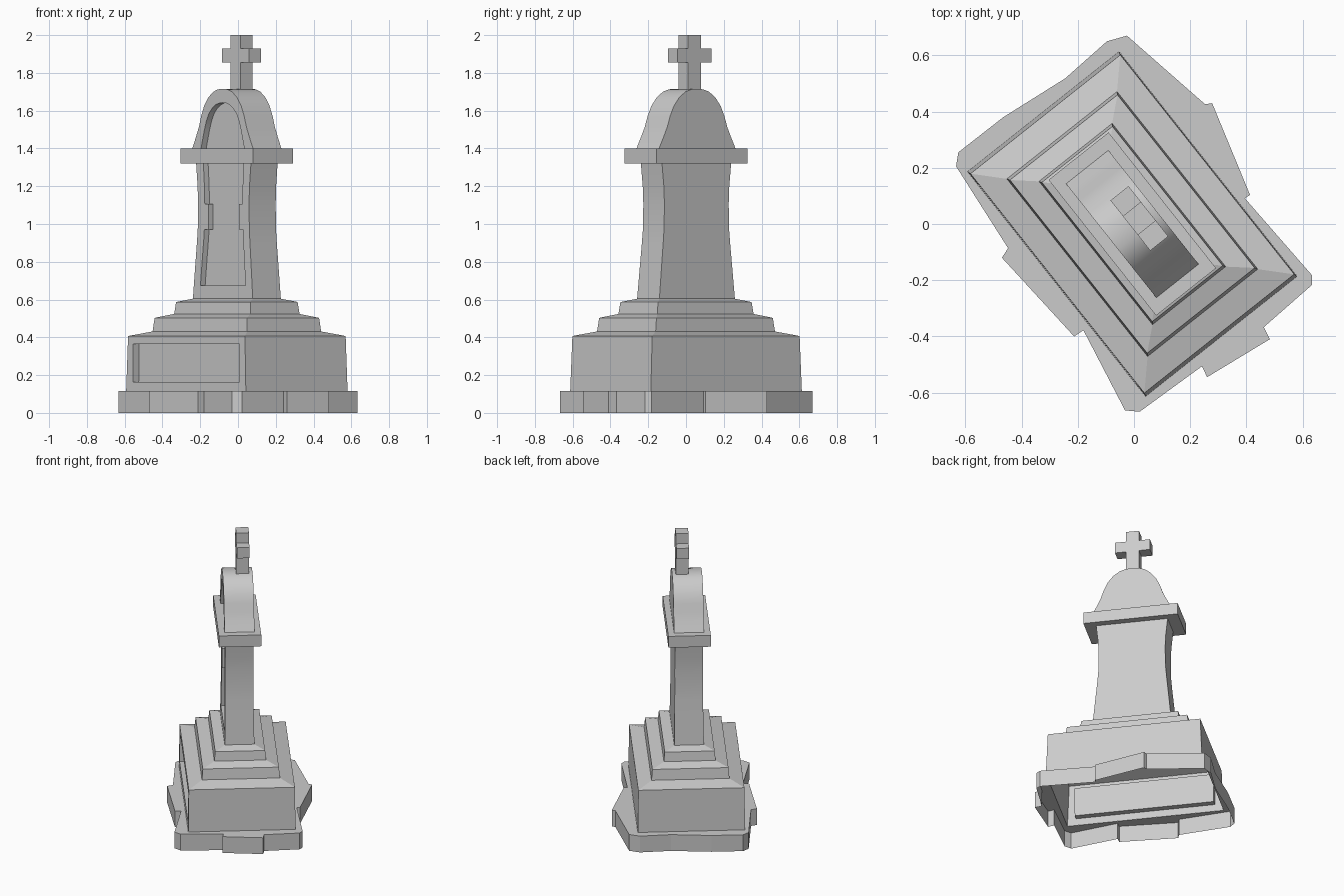
import bpy, bmesh, math
from mathutils import Vector, Matrix

if "Cube" in bpy.data.objects:
    bpy.data.objects.remove(bpy.data.objects["Cube"])

TURN = math.radians(-51.6)      # the monument stands diagonally on the grid
CENTRE = Vector((-0.006, 0, 0))
PLACE = Matrix.Translation(CENTRE) @ Matrix.Rotation(TURN, 4, 'Z')


def finish(name, bm, turned=True, smooth=False):
    bmesh.ops.remove_doubles(bm, verts=bm.verts, dist=1e-5)
    thin = [f for f in bm.faces if f.calc_area() < 1e-6]
    bmesh.ops.delete(bm, geom=thin, context='FACES')
    bmesh.ops.recalc_face_normals(bm, faces=bm.faces)
    mesh = bpy.data.meshes.new(name)
    bm.to_mesh(mesh)
    bm.free()
    ob = bpy.data.objects.new(name, mesh)
    bpy.context.collection.objects.link(ob)
    if turned:
        ob.matrix_world = PLACE
    if smooth:
        bpy.ops.object.select_all(action='DESELECT')
        ob.select_set(True)
        bpy.context.view_layer.objects.active = ob
        bpy.ops.object.shade_smooth_by_angle(angle=math.radians(32))
    return ob


def panel_block(name, outer, inner, half_depth, inset, smooth=False):
    """Upright block with a sunken front panel; outer and inner are right-half outlines (x, z)."""
    bm = bmesh.new()
    full = lambda half: half + [(-x, z) for x, z in reversed(half)]
    make = lambda pts, side, off: [bm.verts.new((x, side * half_depth(z) + off, z)) for x, z in pts]
    o, i = full(outer), full(inner)
    front, back = make(o, -1, 0), make(o, 1, 0)
    rim, floor = make(i, -1, 0), make(i, -1, inset)
    n = len(o)
    for a in range(n):
        b = (a + 1) % n
        bm.faces.new((front[a], front[b], rim[b], rim[a]))
        bm.faces.new((rim[a], rim[b], floor[b], floor[a]))
        if b != 0 and a != len(outer) - 1:        # open at top and bottom
            bm.faces.new((front[a], back[a], back[b], front[b]))
    bm.faces.new(floor)
    bm.faces.new(back)
    return finish(name, bm, smooth=smooth)


def box(name, hx, hy, z0, z1, y=0.0):
    bm = bmesh.new()
    bmesh.ops.create_cube(bm, size=1)
    for v in bm.verts:
        v.co = (v.co.x * 2 * hx, v.co.y * 2 * hy + y, z0 if v.co.z < 0 else z1)
    return finish(name, bm)


def rect(hx, hy, z):
    return [Vector((x * hx, y * hy, z)) for x, y in ((1, -1), (1, 1), (-1, 1), (-1, -1))]


# Rough stone footing: irregular outline, open underneath
outline = [(-.025, .67), (-.096, .65), (-.245, .518), (-.465, .38), (-.625, .255),
           (-.633, .205), (-.448, -.086), (-.47, -.12), (-.213, -.40), (-.18, -.378),
           (-.032, -.663), (.02, -.668), (.242, -.506), (.26, -.545), (.483, -.41),
           (.462, -.367), (.633, -.217), (.633, -.182), (.394, .092), (.413, .103),
           (.278, .43), (.253, .426)]
bm = bmesh.new()
low = [bm.verts.new((x, y, 0)) for x, y in outline]
top = [bm.verts.new((x, y, .115)) for x, y in outline]
hole = [bm.verts.new(PLACE @ p) for p in rect(.51, .344, .115)]
edges = []
for loop in (top, hole):
    edges += [bm.edges.new((loop[k - 1], loop[k])) for k in range(len(loop))]
bmesh.ops.triangle_fill(bm, edges=edges, use_beauty=True)
for k in range(len(low)):
    bm.faces.new((low[k - 1], low[k], top[k], top[k - 1]))
finish("footing", bm, turned=False)

# Plinth with a sunken front panel
panel_block("plinth", [(.51, .115), (.498, .407)], [(.454, .164), (.454, .365)],
            lambda z: .345 - .012 * z, .04)

# Two sloped steps above the plinth
bm = bmesh.new()
rings = [[bm.verts.new(p) for p in rect(*r)] for r in
         ((.498, .340, .407), (.403, .250, .431), (.393, .244, .503),
          (.325, .166, .524), (.316, .160, .587), (.25, .090, .606))]
for r0, r1 in zip(rings, rings[1:]):
    for k in range(4):
        bm.faces.new((r0[k - 1], r0[k], r1[k], r1[k - 1]))
finish("steps", bm)

# Waisted shaft with a sunken, notched panel
shaft = [(.255, .604), (.240, .76), (.226, .90), (.220, .97), (.220, .97),
         (.217, 1.105), (.217, 1.105), (.221, 1.2), (.234, 1.325)]
niche = [(.192, .675), (.180, .80), (.168, .92), (.164, .97), (.130, .97),
         (.130, 1.105), (.160, 1.105), (.163, 1.2), (.172, 1.325)]
panel_block("shaft", shaft, niche, lambda z: .09 + .005 * max(0, (.95 - z) / .35), .032, True)

# Overhanging cornice
box("cornice", .308, .136, 1.32, 1.40)

# Bell-shaped hood with an arched recess
hood = [(.260, 1.397), (.228, 1.46), (.202, 1.515), (.184, 1.57), (.158, 1.625),
        (.122, 1.67), (.080, 1.70), (.040, 1.713), (0, 1.715)]
arch = [(.185, 1.397), (.170, 1.45), (.155, 1.50), (.139, 1.545), (.117, 1.585),
        (.088, 1.614), (.058, 1.632), (.028, 1.640), (0, 1.642)]
panel_block("hood", hood, arch, lambda z: .096, .035, True)

# Cross on top, as one extruded outline
half = [(.043, 1.703), (.043, 1.854), (.114, 1.854), (.114, 1.929), (.043, 1.929), (.043, 2.0)]
pts = half + [(-x, z) for x, z in reversed(half)]
bm = bmesh.new()
face = bm.faces.new([bm.verts.new((x, -.009, z)) for x, z in pts])
ext = bmesh.ops.extrude_face_region(bm, geom=[face], use_keep_orig=True)
bmesh.ops.translate(bm, vec=(0, .082, 0),
                    verts=[g for g in ext['geom'] if isinstance(g, bmesh.types.BMVert)])
finish("cross", bm)
